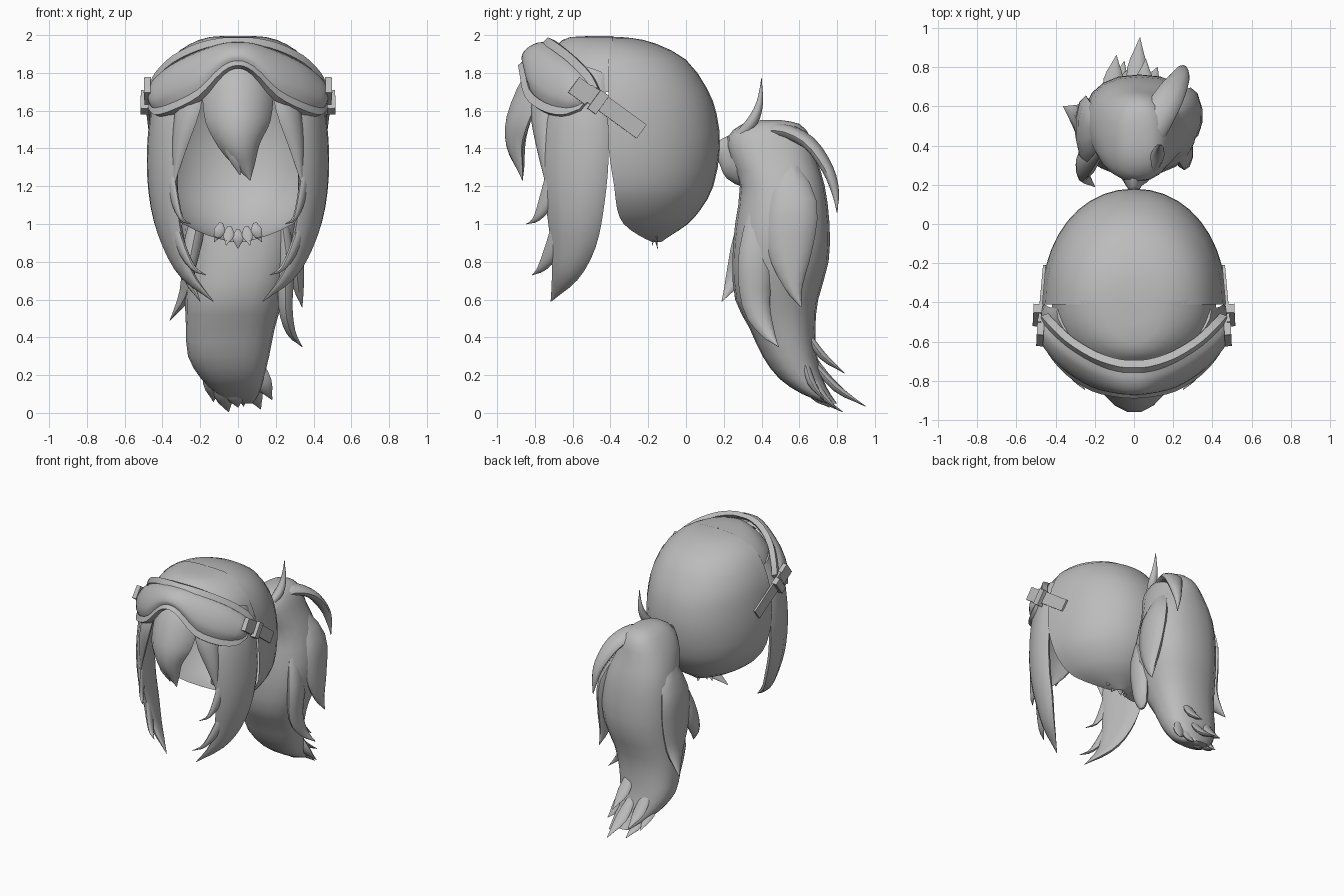
import bpy
import math
from mathutils import Vector

cube = bpy.data.objects.get("Cube")
if cube:
    bpy.data.objects.remove(cube)

grey = bpy.data.materials.new("plain grey")
grey.use_nodes = True
grey.diffuse_color = (0.5, 0.5, 0.5, 1)
grey.node_tree.nodes["Principled BSDF"].inputs["Base Color"].default_value = (0.5, 0.5, 0.5, 1)


def finish(ob, angle=50):
    ob.data.materials.append(grey)
    bpy.ops.object.select_all(action='DESELECT')
    ob.select_set(True)
    bpy.context.view_layer.objects.active = ob
    bpy.ops.object.shade_smooth_by_angle(angle=math.radians(angle))
    return ob


def loft(name, rings, closed=True, caps=True):
    """Skin a list of equal-length point rings."""
    n = len(rings[0])
    faces = []
    for i in range(len(rings) - 1):
        for j in range(n if closed else n - 1):
            k = (j + 1) % n
            faces.append((i * n + j, i * n + k, (i + 1) * n + k, (i + 1) * n + j))
    if closed and caps:
        last = (len(rings) - 1) * n
        faces += [tuple(reversed(range(n))), tuple(range(last, last + n))]
    mesh = bpy.data.meshes.new(name)
    mesh.from_pydata([p for r in rings for p in r], [], faces)
    mesh.update()
    ob = bpy.data.objects.new(name, mesh)
    bpy.context.collection.objects.link(ob)
    return finish(ob)


def spline(rows, steps):
    """Catmull-Rom resampling of rows of numbers."""
    pts = [Vector(r) for r in rows]
    pts = [2 * pts[0] - pts[1]] + pts + [2 * pts[-1] - pts[-2]]
    out = []
    for i in range(1, len(pts) - 2):
        a, b, c, d = pts[i - 1:i + 3]
        for s in range(steps):
            t = s / steps
            out.append(0.5 * (2 * b + (c - a) * t + (2 * a - 5 * b + 4 * c - d) * t * t
                              + (3 * b - a - 3 * c + d) * t ** 3))
    return out + [pts[-2]]


def lock(name, rows, wide, bend=0, steps=3, sides=10):
    """Tapering strand; rows are x, y, z, half width, half thickness."""
    pts = spline(rows, steps)
    rings = []
    for i, p in enumerate(pts):
        pos = Vector(p[:3])
        tan = Vector(pts[min(i + 1, len(pts) - 1)][:3]) - Vector(pts[max(i - 1, 0)][:3])
        tan.normalize()
        w = Vector(wide)
        w = (w - tan * w.dot(tan)).normalized()
        d = tan.cross(w)
        hw, ht = max(p[3], 0.002), max(p[4], 0.002)
        rings.append([pos + w * hw * math.cos(a) + d * (ht * math.sin(a) - bend * hw * math.cos(a) ** 2)
                      for a in (2 * math.pi * k / sides for k in range(sides))])
    return loft(name, rings)


def spow(v, e):
    return math.copysign(abs(v) ** e, v)


def half_shell(name, rows, steps=2, n=20):
    """Open half dome; rows are z, half width, y at the rim, y at the pole."""
    rings = []
    for z, hw, rim, pole in spline(rows, steps):
        ring = [(max(hw, 0.005) * spow(math.cos(a), 0.95),
                 rim + (pole - rim) * max(math.sin(a), 0) ** 0.95, z)
                for a in (math.pi * k / n for k in range(n + 1))]
        rings.append(ring if rows[1][3] < rows[1][2] else ring[::-1])
    return loft(name, rings, closed=False)


# Back and front of the scalp hair
half_shell("back_hair_cap", [
    (1.992, .01, -.41, -.4), (1.985, .14, -.41, -.29), (1.955, .25, -.41, -.16), (1.87, .36, -.41, 0),
    (1.72, .435, -.41, .11), (1.58, .46, -.41, .163), (1.4, .472, -.41, .18), (1.2, .445, -.38, .145),
    (1.08, .375, -.365, .08), (1.0, .29, -.33, .01), (.94, .16, -.25, -.08), (.905, .04, -.18, -.13)])
half_shell("front_hair_cap", [
    (1.996, .01, -.39, -.4), (1.99, .15, -.39, -.61), (1.95, .26, -.39, -.68),
    (1.88, .345, -.39, -.73), (1.8, .39, -.39, -.77), (1.7, .42, -.39, -.79)])

# Small nape points
for i in range(5):
    x = (i - 2) * 0.045
    up = abs(x) * .4
    lock("nape_point", [(x, -.15, .97 + up, .01, .005), (x * 1.1, -.16, .925 + up, .03, .008),
                        (x * 1.4, -.15 - .03 * (i % 2), .87 + up, 0, 0)], (1, 0, 0))

# Fringe: centre lock with a split end
lock("fringe_centre", [(0, -.72, 1.88, .17, .03), (0, -.82, 1.76, .19, .05), (0, -.9, 1.56, .172, .055),
                       (.01, -.91, 1.42, .115, .045), (.04, -.885, 1.31, .055, .02),
                       (.065, -.865, 1.23, 0, 0)], (1, 0, 0), bend=.4, sides=14)
lock("fringe_split", [(-.05, -.9, 1.5, .05, .03), (-.01, -.9, 1.36, .045, .02), (.01, -.87, 1.26, 0, 0)], (1, 0, 0))

# Locks that hang on both sides of the face
for s, side in ((1, "left"), (-1, "right")):
    def pair(name, rows, wide, bend=.12):
        lock(side + "_" + name, [(r[0] * s,) + r[1:] for r in rows], (wide[0] * s, wide[1], wide[2]), bend * s)

    pair("side_lock", [(.36, -.5, 1.82, .08, .02), (.4, -.575, 1.62, .165, .04), (.415, -.59, 1.35, .185, .05),
                       (.4, -.595, 1.1, .165, .05), (.35, -.605, .9, .13, .045),
                       (.27, -.645, .73, .075, .03), (.13, -.715, .59, 0, 0)], (.35, .9, 0))
    pair("side_lock_tip", [(.36, -.66, 1.08, .03, .02), (.31, -.69, .9, .05, .025),
                           (.24, -.76, .77, .025, .015), (.17, -.815, .73, 0, 0)], (.3, .9, .2))
    pair("side_lock_wisp", [(.36, -.7, 1.32, .03, .02), (.34, -.73, 1.15, .045, .02),
                            (.3, -.79, 1.03, .02, .012), (.25, -.845, 1.0, 0, 0)], (.3, .9, .2))
    pair("fringe_side", [(.24, -.72, 1.8, .08, .02), (.27, -.77, 1.62, .085, .03),
                         (.31, -.76, 1.42, .05, .025), (.34, -.74, 1.2, 0, 0)], (.75, .6, 0))
    pair("fringe_edge", [(.31, -.62, 1.78, .07, .02), (.34, -.69, 1.55, .08, .03),
                         (.35, -.7, 1.35, .05, .02), (.335, -.72, 1.2, 0, 0)], (.55, .8, 0))

# Ponytail body: z, centre x, centre y, half width, half depth
rings = []
for z, cx, cy, hx, hy in spline([
        (1.55, .03, .45, .03, .05), (1.53, .03, .45, .1, .15), (1.46, .02, .44, .16, .22),
        (1.35, .01, .46, .21, .23), (1.2, .02, .51, .26, .225), (1.0, .03, .51, .29, .25),
        (.8, .02, .5, .285, .255), (.6, -.02, .48, .26, .22), (.45, -.04, .51, .235, .175),
        (.3, -.05, .55, .215, .145), (.18, -.03, .61, .165, .115), (.1, 0, .69, .11, .075),
        (.05, .02, .77, .06, .03)], 2):
    rings.append([(cx + hx * spow(math.cos(a), .85), cy + hy * spow(math.sin(a), .85), z)
                  for a in (2 * math.pi * k / 20 for k in range(20))])
loft("ponytail_body", rings[::-1])
lock("ponytail_root", [(0, .165, 1.4, .02, .045), (0, .22, 1.385, .055, .1),
                       (.01, .29, 1.36, .11, .155), (.02, .4, 1.35, .16, .18)], (1, 0, 0), sides=14)

# Loose ponytail strands
strands = {
    "upright_wisp": [(.09, .28, 1.46, .03, .03), (.12, .35, 1.54, .035, .03),
                     (.13, .39, 1.64, .02, .018), (.13, .4, 1.77, 0, 0)],
    "arched_strand": [(.04, .32, 1.46, .05, .03), (.1, .5, 1.495, .08, .04), (.18, .65, 1.43, .075, .035),
                      (.235, .75, 1.29, .05, .03), (.25, .79, 1.17, .025, .02), (.26, .8, 1.06, 0, 0)],
    "left_panel": [(.16, .52, 1.38, .03, .02), (.27, .56, 1.12, .13, .055), (.3, .55, .87, .12, .05),
                   (.32, .57, .67, .05, .03), (.34, .61, .56, 0, 0)],
    "left_low_strand": [(.2, .4, 1.2, .03, .02), (.255, .37, .85, .09, .045), (.25, .37, .58, .075, .04),
                        (.28, .43, .43, .04, .025), (.34, .49, .35, 0, 0)],
    "right_panel": [(-.14, .46, 1.4, .03, .02), (-.235, .48, 1.1, .16, .05), (-.25, .49, .85, .16, .05),
                    (-.27, .53, .65, .09, .04), (-.36, .6, .49, 0, 0)],
    "right_front_strand": [(-.17, .38, 1.2, .03, .02), (-.235, .33, .92, .08, .05), (-.26, .26, .72, .05, .03),
                           (-.2, .19, .59, 0, 0)]}
for name, rows in strands.items():
    lock(name, rows, (1, -.3, 0) if name in ("upright_wisp", "arched_strand") else (0, 1, .1))

# Ragged ends: start x, y, z and tip x, y, z
for x, y, z, tx, ty, tz in ((0, .66, .28, .03, .95, .035), (-.1, .6, .22, -.05, .83, .005),
                            (.04, .65, .24, .12, .8, .02), (.08, .62, .3, .18, .73, .07),
                            (-.14, .58, .3, -.13, .76, .06), (.04, .62, .45, .06, .84, .21),
                            (-.12, .64, .34, -.09, .86, .1), (-.03, .62, .2, 0, .76, .03)):
    a, b = Vector((x, y, z)), Vector((tx, ty, tz))
    mid = a.lerp(b, .5) - Vector((0, .01, .025))
    lock("ponytail_end", [(*a, .03, .015), (*mid, .05, .022), (*b, 0, 0)], (1, 0, 0))

# Goggles: x, upper y, upper z, lower y, lower z
half = [(0, -.715, 1.975, -.865, 1.835), (.08, -.71, 1.973, -.86, 1.8), (.2, -.67, 1.945, -.835, 1.67),
        (.33, -.59, 1.88, -.755, 1.6), (.42, -.505, 1.79, -.65, 1.575), (.455, -.465, 1.715, -.555, 1.605)]
edge = spline([(-r[0],) + r[1:] for r in half[:0:-1]] + half, 3)
upper = [Vector((e[0], e[1], e[2])) for e in edge]
lower = [Vector((e[0], e[3], e[4])) for e in edge]


def outward(p):
    return Vector((p.x * 1.8, -.75 + abs(p.x), .3)).normalized()


rings = []
for i, (u, l) in enumerate(zip(upper, lower)):
    fade = min(1, min(i, len(edge) - 1 - i) / 3) ** .5
    rings.append([u.lerp(l, .1 + k / 10) + outward(u) * (.005 + .055 * fade * math.sin(math.pi * k / 8) ** .5)
                  for k in range(9)])
loft("goggle_lens", rings, closed=False)

# Goggle frame: flat flange swept round the lens
loop = upper + lower[::-1]
centre = [u.lerp(l, .5) for u, l in zip(upper, lower)]
centre += centre[::-1]
rings = []
for p, c in zip(loop, centre):
    across = (p - c).normalized()
    rings.append([p + across * a + outward(p) * b
                  for a, b in ((-.04, -.02), (.005, -.02), (.005, .022), (-.04, .022))])
loft("goggle_frame", rings + rings[:1], caps=False)


def block(name, loc, size, turn):
    bpy.ops.mesh.primitive_cube_add(size=1, location=loc, rotation=(math.radians(-36), 0, turn))
    ob = bpy.context.object
    ob.name = name
    ob.scale = size
    bevel = ob.modifiers.new("soft_edges", 'BEVEL')
    bevel.width = 0.006
    finish(ob, 40)


# Strap, clip and buckle on each side
for s, side in ((1, "left"), (-1, "right")):
    block(side + "_strap", (.472 * s, -.38, 1.595), (.015, .36, .09), s * .09)
    block(side + "_strap_clip", (.478 * s, -.55, 1.705), (.035, .11, .1), s * .05)
    block(side + "_buckle", (.492 * s, -.465, 1.645), (.045, .055, .12), s * .05)
